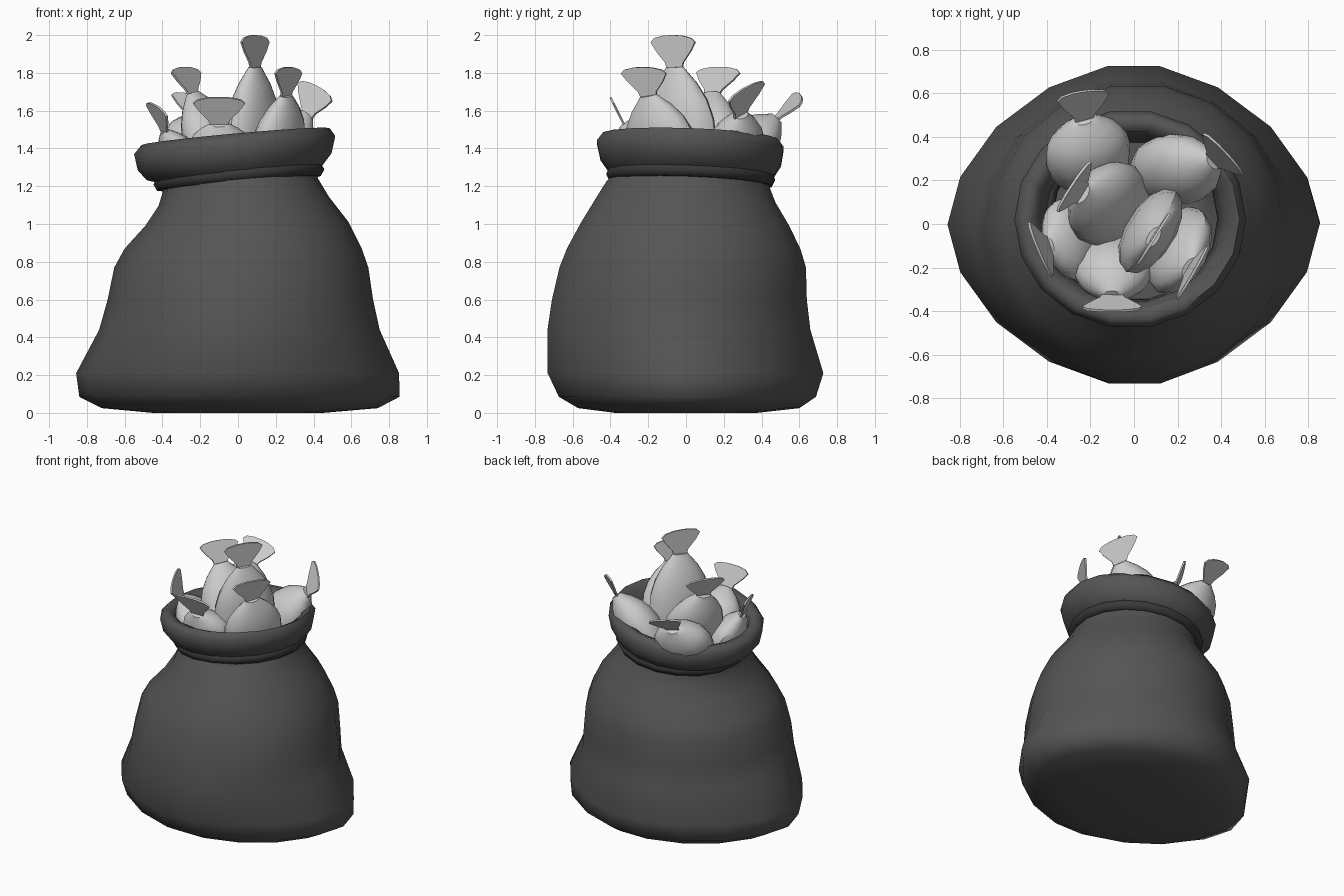
import bpy, bmesh, math
from mathutils import Vector

if "Cube" in bpy.data.objects:
    bpy.data.objects.remove(bpy.data.objects["Cube"])

cloth = bpy.data.materials.new("dark_cloth")
cloth.diffuse_color = (0.09, 0.09, 0.09, 1)
cloth.use_nodes = True
cloth.node_tree.nodes["Principled BSDF"].inputs["Base Color"].default_value = cloth.diffuse_color
cord = bpy.data.materials.new("dark_cord")
cord.diffuse_color = (0.04, 0.04, 0.04, 1)
cord.use_nodes = True
cord.node_tree.nodes["Principled BSDF"].inputs["Base Color"].default_value = cord.diffuse_color


def finish(name, bm, angle=40, mat=None):
    bmesh.ops.recalc_face_normals(bm, faces=bm.faces[:])
    me = bpy.data.meshes.new(name)
    bm.to_mesh(me)
    bm.free()
    if mat:
        me.materials.append(mat)
    ob = bpy.data.objects.new(name, me)
    bpy.context.collection.objects.link(ob)
    bpy.ops.object.select_all(action='DESELECT')
    ob.select_set(True)
    bpy.context.view_layer.objects.active = ob
    bpy.ops.object.shade_smooth_by_angle(angle=math.radians(angle))
    return ob


def skin(bm, rings, closed=False):
    n = len(rings[0])
    pairs = list(zip(rings, rings[1:]))
    if closed:
        pairs.append((rings[-1], rings[0]))
    for a, b in pairs:
        for i in range(n):
            j = (i + 1) % n
            bm.faces.new((a[i], a[j], b[j], b[i]))


def tilted(x, y, z, k):
    return (x, y, z + k * (0.09 * x - 0.035 * y))


def spow(v, e):
    return math.copysign(abs(v) ** e, v)


# Sack: z, x min, x max, y min, y max, tilt, corner exponent
SACK = [
    (0.01, -0.45, 0.45, -0.38, 0.38, 0, 1.0),
    (0.025, -0.72, 0.74, -0.58, 0.61, 0, 1.08),
    (0.085, -0.84, 0.855, -0.685, 0.70, 0, 1.14),
    (0.21, -0.857, 0.853, -0.745, 0.74, 0, 1.14),
    (0.44, -0.735, 0.75, -0.745, 0.67, 0, 1.08),
    (0.60, -0.69, 0.715, -0.72, 0.65, 0, 1.0),
    (0.77, -0.655, 0.69, -0.68, 0.645, 0, 1.0),
    (0.87, -0.60, 0.655, -0.64, 0.615, 0, 1.0),
    (1.00, -0.49, 0.585, -0.565, 0.55, 0.2, 1.0),
    (1.12, -0.42, 0.48, -0.485, 0.48, 0.6, 1.0),
    (1.20, -0.40, 0.425, -0.43, 0.45, 1, 1.0),
    (1.25, -0.40, 0.41, -0.39, 0.43, 1, 1.0),
    (1.275, -0.48, 0.45, -0.42, 0.475, 1, 1.0),
    (1.33, -0.53, 0.495, -0.46, 0.51, 1, 1.0),
    (1.42, -0.55, 0.515, -0.48, 0.525, 1, 1.0),
    (1.465, -0.51, 0.485, -0.445, 0.49, 1, 1.0),
    (1.44, -0.455, 0.43, -0.385, 0.43, 1, 1.0),
    (1.32, -0.42, 0.40, -0.36, 0.40, 1, 1.0),
    (1.15, -0.38, 0.38, -0.35, 0.38, 1, 1.0),
]
N = 18
bm = bmesh.new()
rings = []
for z, x0, x1, y0, y1, k, e in SACK:
    ring = []
    for i in range(N):
        a = 2 * math.pi * i / N
        x = (x0 + x1) / 2 + (x1 - x0) / 2 * spow(math.cos(a), e)
        y = (y0 + y1) / 2 + (y1 - y0) / 2 * spow(math.sin(a), e)
        ring.append(bm.verts.new(tilted(x, y, z, k)))
    rings.append(ring)
skin(bm, rings)
bm.faces.new(rings[0])
bm.faces.new(rings[-1])
for v in rings[0]:
    v.co.z = 0.0
finish("sack", bm, 80, cloth)

# Rope tied round the neck
bm = bmesh.new()
rings = []
for i in range(N):
    a = 2 * math.pi * i / N
    ring = []
    for j in range(6):
        b = 2 * math.pi * j / 6
        r = 0.415 + 0.037 * math.cos(b)
        ring.append(bm.verts.new(tilted(0.005 + r * math.cos(a), 0.025 + r * math.sin(a),
                                        1.25 + 0.04 * math.sin(b), 1)))
    rings.append(ring)
skin(bm, rings, closed=True)
finish("neck_rope", bm, 70, cord)


# Fish: flattened tapered body with a thin fan tail
def fish(name, centre, neck, tip, wide, hw, ht, tail=0.135):
    c, p, t, w = map(Vector, (centre, neck, tip, wide))
    axis = p - c
    w = (w - axis * (w.dot(axis) / axis.length_squared)).normalized()
    n = axis.normalized().cross(w)
    bm = bmesh.new()
    rings = []
    for s, f in ((-0.95, 0.2), (-0.75, 0.62), (-0.4, 0.92), (0, 1.0), (0.3, 0.97),
                 (0.55, 0.83), (0.78, 0.58), (0.92, 0.36), (1.0, 0.24)):
        o = c + axis * s
        rings.append([bm.verts.new(o + w * hw * f * math.cos(a) + n * ht * f * math.sin(a))
                      for a in (2 * math.pi * i / 14 for i in range(14))])
    skin(bm, rings)
    bm.faces.new(rings[0])
    bm.faces.new(rings[-1])
    up = t - p
    w2 = Vector(wide).normalized()
    thin = up.cross(w2).normalized() * 0.006
    outline = [(-0.32, -0.1), (-0.42, 0.15), (-0.8, 0.5), (-1.02, 0.78), (-0.85, 0.91),
               (-0.4, 0.99), (0, 1.0),
               (0.4, 0.99), (0.85, 0.91), (1.02, 0.78), (0.8, 0.5), (0.42, 0.15), (0.32, -0.1)]
    sides = [[bm.verts.new(p + w2 * tail * u + up * v + thin * s) for u, v in outline]
             for s in (-1, 1)]
    skin(bm, sides)
    for s in sides:
        bm.faces.new(s)
    finish(name, bm)


fish("fish_tall", (0.075, -0.03, 1.43), (0.09, -0.06, 1.83), (0.09, -0.07, 2.0),
     (0.5, 0.8, 0), 0.22, 0.11)
fish("fish_right", (0.205, -0.12, 1.38), (0.255, -0.2, 1.68), (0.27, -0.23, 1.83),
     (0.5, 0.86, 0), 0.21, 0.11)
fish("fish_middle", (-0.11, 0.09, 1.38), (-0.24, 0.14, 1.69), (-0.285, 0.18, 1.83),
     (0.16, 0.24, 0), 0.21, 0.13)
fish("fish_back", (-0.21, 0.32, 1.4), (-0.23, 0.48, 1.56), (-0.235, 0.61, 1.68),
     (1, 0.15, -0.25), 0.2, 0.14, 0.12)
fish("fish_back_right", (0.19, 0.25, 1.37), (0.365, 0.29, 1.58), (0.42, 0.33, 1.73),
     (0.19, -0.2, -0.1), 0.18, 0.14)
fish("fish_left", (-0.29, -0.07, 1.33), (-0.39, -0.1, 1.49), (-0.44, -0.12, 1.63),
     (0.11, -0.26, -0.06), 0.19, 0.1)
fish("fish_front", (-0.095, -0.2, 1.36), (-0.1, -0.33, 1.53), (-0.1, -0.4, 1.67),
     (1, 0, 0), 0.18, 0.12)
